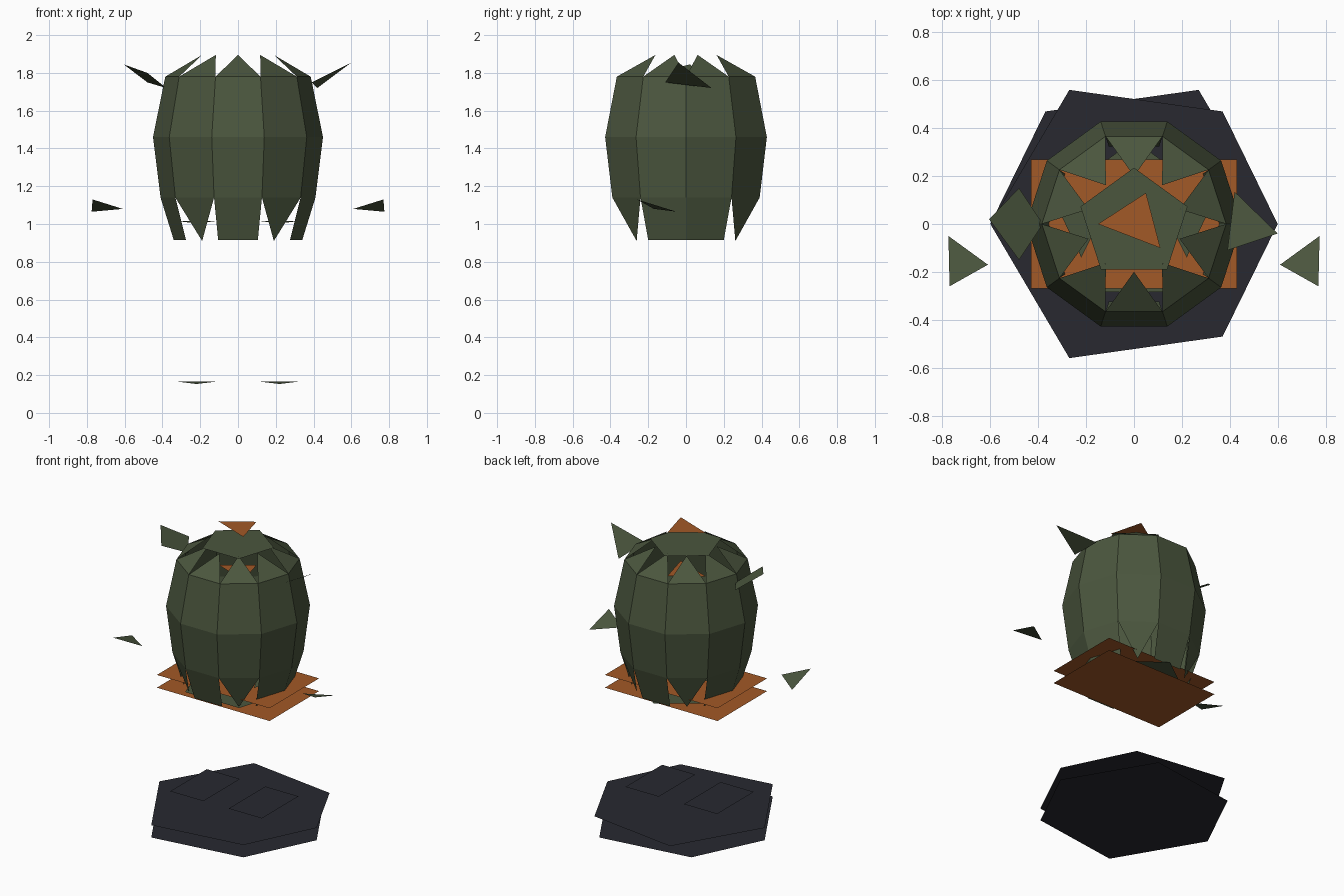
import bpy
from math import cos, sin, pi

if "Cube" in bpy.data.objects:
    bpy.data.objects.remove(bpy.data.objects["Cube"])


def material(name, rgb):
    m = bpy.data.materials.new(name)
    m.diffuse_color = (*rgb, 1)
    m.use_nodes = True
    m.node_tree.nodes["Principled BSDF"].inputs["Base Color"].default_value = m.diffuse_color
    return m


GREEN = material("leaf_green", (0.07, 0.093, 0.048))
ORANGE = material("rust_orange", (0.36, 0.10, 0.02))
DARK = material("dark_slate", (0.021, 0.022, 0.03))


def add(name, verts, faces, mat):
    me = bpy.data.meshes.new(name)
    me.from_pydata(verts, [], faces)
    me.update()
    me.materials.append(mat)
    ob = bpy.data.objects.new(name, me)
    bpy.context.collection.objects.link(ob)
    return ob


def flat(name, pts, z, mat):
    """One level polygon."""
    return add(name, [(x, y, z) for x, y in pts], [range(len(pts))], mat)


def sheet(name, pts, mat):
    return add(name, pts, [range(len(pts))], mat)


def rect(cx, cy, hx, hy):
    return [(cx - hx, cy - hy), (cx + hx, cy - hy), (cx + hx, cy + hy), (cx - hx, cy + hy)]


def ngon(n, r, start):
    return [(r * cos(start + 2 * pi * k / n), r * sin(start + 2 * pi * k / n)) for k in range(n)]


# Ten-sided body: closed middle bands, pointed top and alternating lower panels
N = 10
rings = [(0.915, 0.34), (1.14, 0.41), (1.46, 0.45), (1.78, 0.385)]
verts = [(x, y, z) for z, r in rings for x, y in ngon(N, r, 0)]
faces = []
for i in range(N):
    j = (i + 1) % N
    mid = (i + 0.5) * 2 * pi / N
    for k in (1, 2):
        faces.append((k * N + i, k * N + j, (k + 1) * N + j, (k + 1) * N + i))
    if i in (1, 3, 6, 8):
        verts.append((0.323 * cos(mid), 0.323 * sin(mid), 0.91))
        faces.append((N + j, N + i, len(verts) - 1))
    else:
        faces.append((i, j, N + j, N + i))
    verts.append((0.2 * cos(mid), 0.2 * sin(mid), 1.895))
    faces.append((3 * N + i, 3 * N + j, len(verts) - 1))
add("body_shell", verts, faces, GREEN)

# Five-sided caps
flat("top_cap", ngon(5, 0.235, pi / 2), 1.89, GREEN)
flat("bottom_cap", ngon(5, 0.35, pi / 2), 0.915, GREEN)

# Orange crest and belt plates
crest = [(-0.15, 0), (0.11, -0.1), (0.05, 0.13)]
flat("crest_top", crest, 2.0, ORANGE)
flat("crest_base", crest, 1.7, ORANGE)
for name, z in (("belt_lower", 0.88), ("belt_upper", 0.968)):
    flat(name, rect(0, 0, 0.43, 0.27), z, ORANGE)

# Base slabs
flat("base_lower", [(0.6, 0), (0.27, 0.56), (-0.37, 0.47), (-0.6, 0), (-0.27, -0.56), (0.37, -0.47)], 0.0, DARK)
flat("base_upper", [(0.6, 0), (0.37, 0.47), (-0.27, 0.56), (-0.6, 0), (-0.27, -0.56), (0.37, -0.47)], 0.085, DARK)

# Paired feet, leg ends and hands
for side, s in (("left", -1), ("right", 1)):
    flat(side + "_foot", rect(s * 0.223, -0.04, 0.127, 0.2), 0.175, DARK)
    for part, z in (("ankle", 0.165), ("hip", 1.015)):
        sheet(f"{side}_{part}", [(s * 0.12, 0.06, z), (s * 0.22, -0.14, z - 0.012), (s * 0.315, 0.06, z)], GREEN)
    sheet(side + "_hand", [(s * 0.61, -0.17, 1.08), (s * 0.77, -0.26, 1.13), (s * 0.775, -0.05, 1.065)], GREEN)

# Ears
sheet("right_ear", [(0.6, -0.04, 1.855), (0.42, 0.135, 1.72), (0.39, -0.11, 1.75)], GREEN)
sheet("left_ear", [(-0.605, 0.02, 1.845), (-0.48, -0.15, 1.8), (-0.38, 0, 1.72), (-0.48, 0.15, 1.75)], GREEN)
